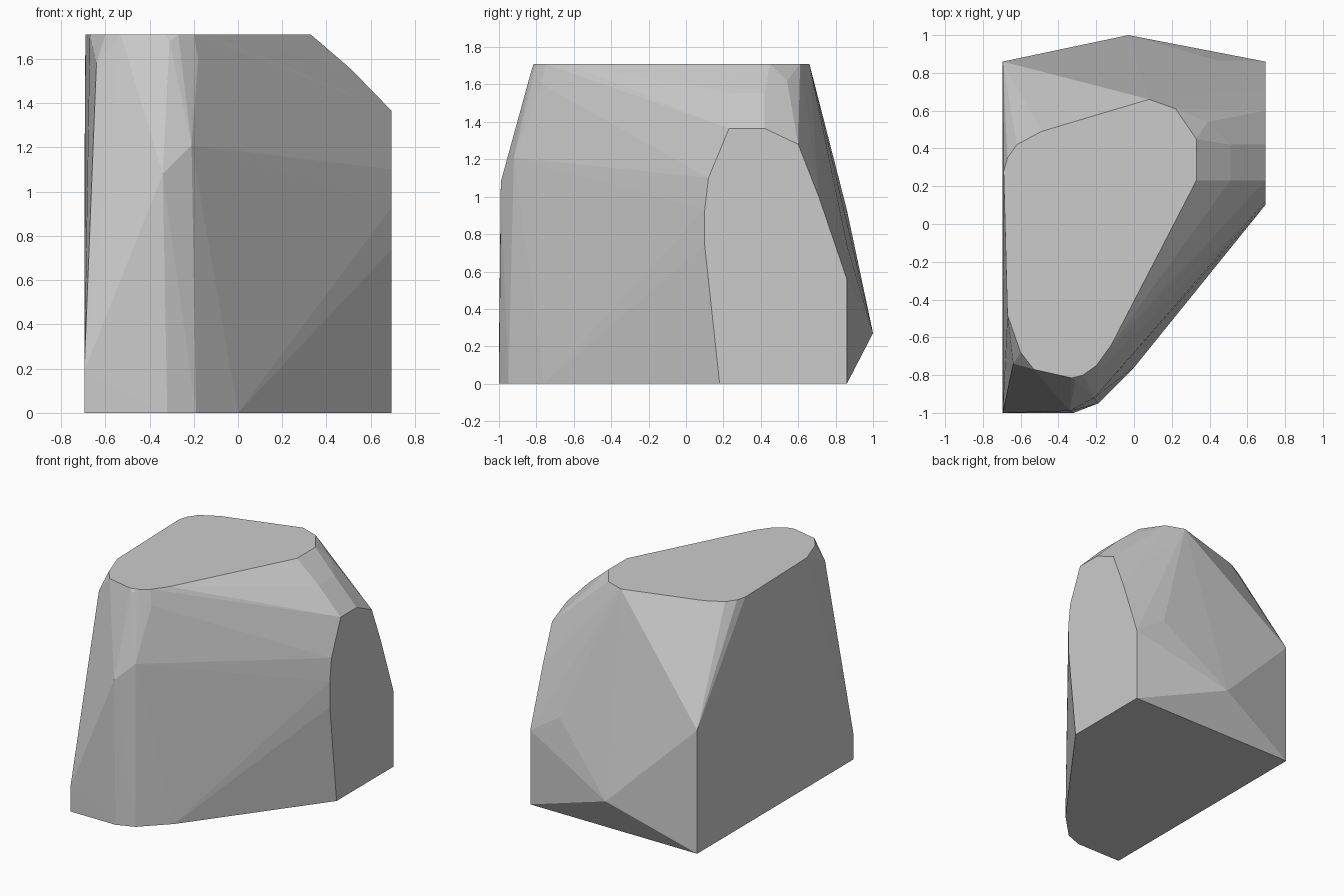
import bpy, bmesh, math

# Flat outlines of the boulder: top (x,y), base (x,y), right side (y,z)
top = [(0.08, 0.66), (0.22, 0.61), (0.33, 0.45), (0.33, 0.23), (-0.12, -0.64),
       (-0.20, -0.75), (-0.27, -0.80), (-0.33, -0.815), (-0.53, -0.77), (-0.60, -0.68),
       (-0.67, -0.48), (-0.69, 0.28), (-0.67, 0.35), (-0.62, 0.42), (-0.49, 0.49)]
base = [(-0.695, -1), (-0.32, -1), (-0.19, -0.95), (0, -0.76),
        (0.695, 0.18), (0.695, 0.86), (-0.695, 0.86)]
side = [(0.10, 0.74), (0.10, 0.93), (0.12, 1.10), (0.23, 1.365), (0.42, 1.365),
        (0.60, 1.28), (0.71, 1.0), (0.86, 0.56)]

# Single corners: back ridge, left edge, front chips, upper right bevel
corners = [(-0.03, 1.0, 0.27), (-0.695, 0.86, 0.93), (0.446, 0.865, 0.725),
           (-0.695, -1, 0.19), (-0.64, -0.74, 1.58), (-0.34, -0.99, 1.08),
           (-0.21, -0.92, 1.21), (-0.18, -0.77, 1.60), (-0.31, -0.825, 1.68),
           (0.51, 0.42, 1.555), (0.51, 0.23, 1.555), (0.39, 0.54, 1.62)]

points = ([(x, y, 1.71) for x, y in top] + [(x, y, 0) for x, y in base]
          + [(0.695, y, z) for y, z in side] + corners)

# Stone body: convex skin around the outlines
bm = bmesh.new()
for p in points:
    bm.verts.new(p)
hull = bmesh.ops.convex_hull(bm, input=bm.verts[:])
loose = [v for v in bm.verts if not v.link_faces]
bmesh.ops.delete(bm, geom=loose, context='VERTS')
bmesh.ops.dissolve_limit(bm, angle_limit=math.radians(0.5),
                         verts=bm.verts[:], edges=bm.edges[:])
bmesh.ops.recalc_face_normals(bm, faces=bm.faces[:])

mesh = bpy.data.meshes.new("boulder")
bm.to_mesh(mesh)
bm.free()
boulder = bpy.data.objects.new("boulder", mesh)
bpy.context.collection.objects.link(boulder)
